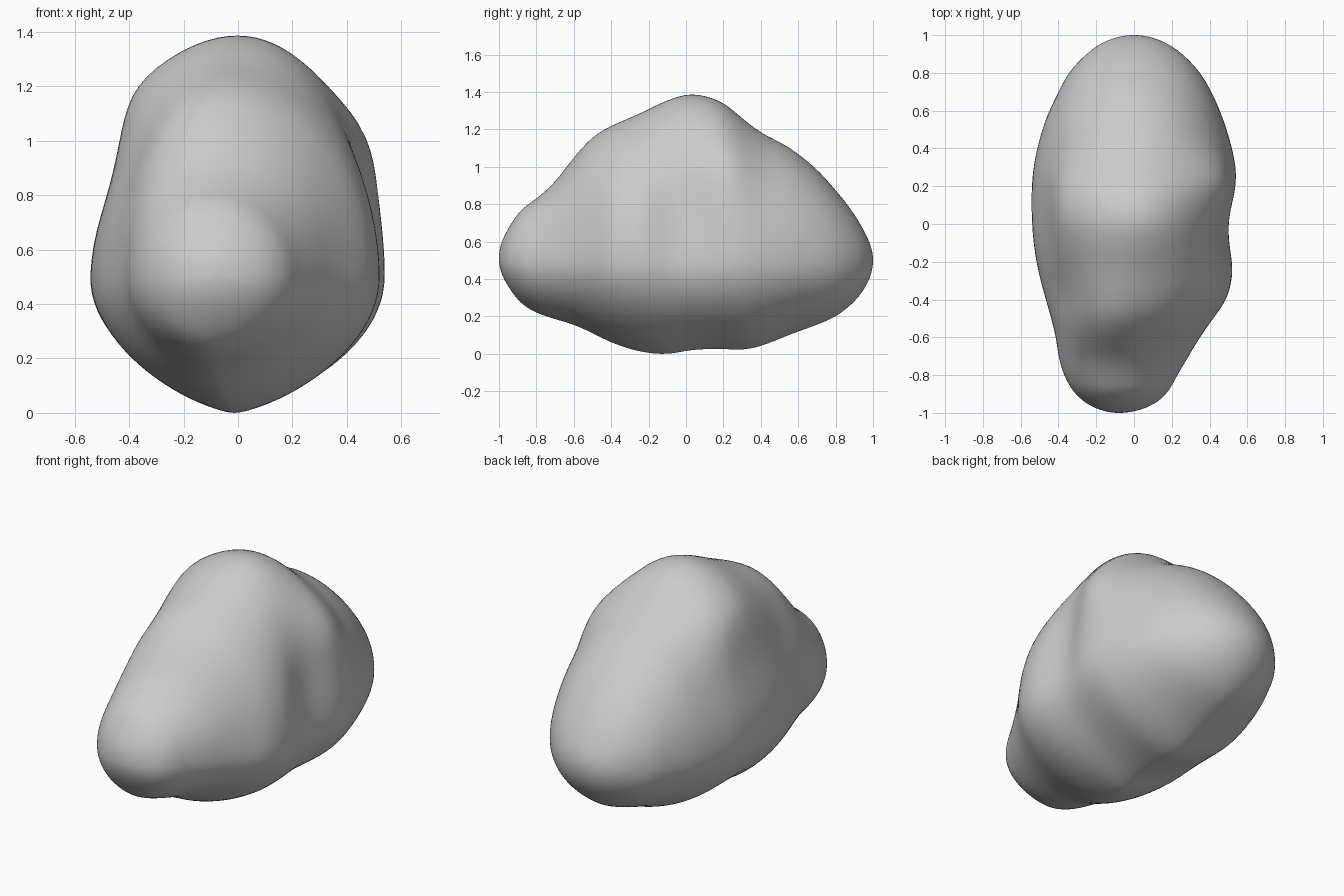
import bpy, bmesh
from math import acos, cos, sin, pi, exp

if "Cube" in bpy.data.objects:
    bpy.data.objects.remove(bpy.data.objects["Cube"])

# Stations along the rock: y, left x, right x, bottom z, top z, ridge x
STATIONS = [
    (-1.0, -0.08, -0.08, 0.51, 0.51, -0.08), (-0.95, -0.25, 0.11, 0.36, 0.67, -0.09),
    (-0.88, -0.325, 0.185, 0.27, 0.77, -0.10), (-0.8, -0.37, 0.23, 0.22, 0.83, -0.10),
    (-0.7, -0.40, 0.29, 0.185, 0.92, -0.10), (-0.6, -0.415, 0.35, 0.155, 1.05, -0.09),
    (-0.5, -0.44, 0.42, 0.11, 1.16, -0.07), (-0.4, -0.47, 0.49, 0.06, 1.22, -0.05),
    (-0.25, -0.51, 0.525, 0.012, 1.285, -0.03), (-0.1, -0.535, 0.515, -0.003, 1.357, -0.01),
    (0.03, -0.545, 0.515, 0.02, 1.392, 0.0), (0.2, -0.545, 0.54, 0.025, 1.345, 0.0),
    (0.3, -0.535, 0.54, 0.02, 1.26, 0.0), (0.4, -0.515, 0.52, 0.04, 1.185, 0.0),
    (0.55, -0.47, 0.475, 0.10, 1.105, 0.0), (0.7, -0.40, 0.41, 0.155, 0.985, 0.0),
    (0.8, -0.345, 0.35, 0.20, 0.875, 0.0), (0.9, -0.25, 0.255, 0.28, 0.745, 0.0),
    (0.96, -0.165, 0.165, 0.36, 0.64, 0.0), (1.0, 0.0, 0.0, 0.5, 0.5, 0.0)]
# Hollows and shoulders on the flanks: centre, radii, shift in x
DENTS = [((0.48, -0.03, 0.75), (0.25, 0.14, 0.25), -0.035),
         ((-0.42, -0.35, 0.90), (0.22, 0.15, 0.25), 0.02),
         ((-0.50, 0.10, 0.85), (0.22, 0.40, 0.20), 0.035),
         ((-0.30, 0.12, 1.20), (0.20, 0.28, 0.15), -0.04),
         ((0.42, 0.22, 1.03), (0.22, 0.18, 0.22), 0.05)]
RINGS, SEGS = 90, 96
KNOTS = [acos(-s[0]) for s in STATIONS]


def station(t):
    """Smooth cubic interpolation of the section sizes at angle t."""
    n = len(KNOTS)
    i = max(k for k in range(n - 1) if KNOTS[k] <= t)
    h = KNOTS[i + 1] - KNOTS[i]
    u = (t - KNOTS[i]) / h

    def slope(k, c):
        a, b = max(k - 1, 0), min(k + 1, n - 1)
        return (STATIONS[b][c] - STATIONS[a][c]) / (KNOTS[b] - KNOTS[a])
    return [(2*u**3 - 3*u*u + 1) * STATIONS[i][c] + (u**3 - 2*u*u + u) * h * slope(i, c)
            + (3*u*u - 2*u**3) * STATIONS[i + 1][c] + (u**3 - u*u) * h * slope(i + 1, c)
            for c in range(1, 6)]


def section_point(t, a):
    """Egg-shaped section: rounded top, narrower underside."""
    y = -cos(t)
    left, right, bottom, top, ridge = station(t)
    mid = 0.5
    body = max(0.0, 1 - y * y)
    cx, sz = cos(a), sin(a)
    if sz < 0:
        cx *= abs(cx) ** (0.45 * body)
    x = ridge + cx * ((right - ridge) if cx > 0 else (ridge - left))
    z = mid + sz * ((top - mid) if sz > 0 else (mid - bottom))
    shift = sum(d * exp(-sum(((p - q) / w) ** 2 for p, q, w in zip((x, y, z), c, r)))
                for c, r, d in DENTS)
    return x + shift, y, z


# Rock body: rings lofted between a front and a back pole
bm = bmesh.new()
front = bm.verts.new((-0.08, -1, 0.51))
back = bm.verts.new((0, 1, 0.5))
rings = [[bm.verts.new(section_point(pi * i / RINGS, 2 * pi * j / SEGS)) for j in range(SEGS)]
         for i in range(1, RINGS)]
for j in range(SEGS):
    k = (j + 1) % SEGS
    bm.faces.new((front, rings[0][j], rings[0][k]))
    bm.faces.new((back, rings[-1][k], rings[-1][j]))
    for r0, r1 in zip(rings, rings[1:]):
        bm.faces.new((r0[j], r1[j], r1[k], r0[k]))
# Soften the surface slightly
for _ in range(5):
    bmesh.ops.smooth_vert(bm, verts=[v for r in rings[2:-2] for v in r], factor=0.5,
                          use_axis_x=True, use_axis_y=False, use_axis_z=True)
bmesh.ops.recalc_face_normals(bm, faces=bm.faces)
for f in bm.faces:
    f.smooth = True
mesh = bpy.data.meshes.new("rock")
bm.to_mesh(mesh)
bm.free()
rock = bpy.data.objects.new("rock", mesh)
bpy.context.collection.objects.link(rock)
